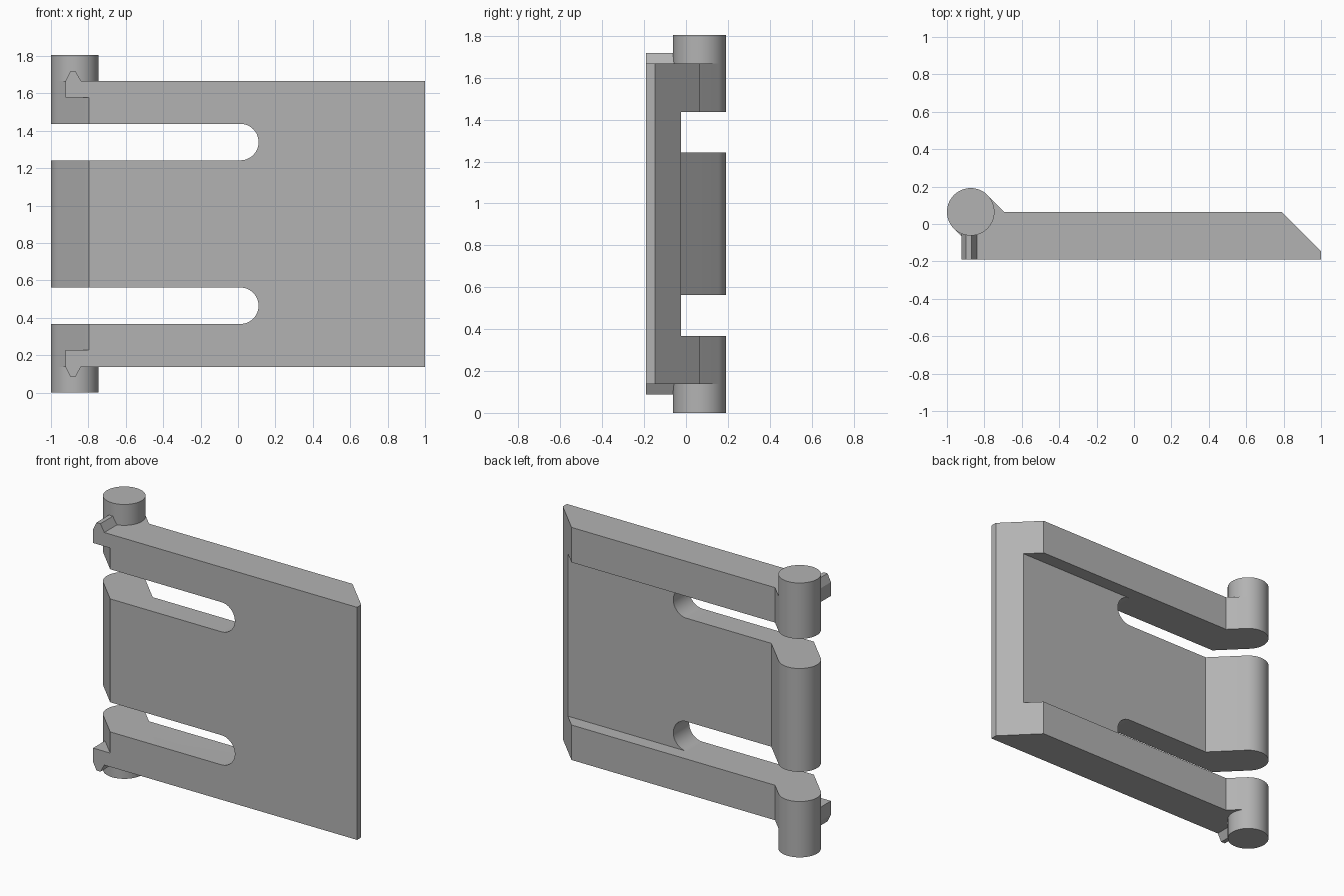
import bpy, bmesh
from math import sin, cos, radians

cube = bpy.data.objects.get("Cube")
if cube:
    bpy.data.objects.remove(cube, do_unlink=True)

grey = bpy.data.materials.new("plain grey")
grey.use_nodes = True
GREY = (0.45, 0.45, 0.45, 1)
grey.diffuse_color = GREY
grey.node_tree.nodes["Principled BSDF"].inputs["Base Color"].default_value = GREY

HEIGHT = 1.805
BOTTOM, TOP = 0.1375, 1.6675      # plate edges
RAIL = 0.23                       # height of each rail
FRONT, WEB, BACK = -0.19, -0.025, 0.065
PIN_X, PIN_Y, PIN_R = -0.873, 0.065, 0.127
SLOT = 0.0975                     # slot half width


def arc(cx, cy, r, start, end, steps):
    angles = [radians(start + (end - start) * i / steps) for i in range(steps + 1)]
    return [(cx + r * cos(a), cy + r * sin(a)) for a in angles]


def prism(name, profile, low, high, along_y=False):
    """Extrude a flat profile along z, or an x-z profile along y."""
    bm = bmesh.new()
    place = (lambda p: (p[0], low, p[1])) if along_y else (lambda p: (p[0], p[1], low))
    face = bm.faces.new([bm.verts.new(place(p)) for p in profile])
    new = bmesh.ops.extrude_face_region(bm, geom=[face])["geom"]
    step = (0, high - low, 0) if along_y else (0, 0, high - low)
    bmesh.ops.translate(bm, vec=step, verts=[v for v in new if isinstance(v, bmesh.types.BMVert)])
    bmesh.ops.recalc_face_normals(bm, faces=bm.faces)
    mesh = bpy.data.meshes.new(name)
    bm.to_mesh(mesh)
    bm.free()
    mesh.materials.append(grey)
    obj = bpy.data.objects.new(name, mesh)
    bpy.context.collection.objects.link(obj)
    return obj


def activate(obj):
    bpy.ops.object.select_all(action="DESELECT")
    obj.select_set(True)
    bpy.context.view_layer.objects.active = obj


def smooth(obj):
    activate(obj)
    bpy.ops.object.shade_smooth_by_angle(angle=radians(30))


def cut(obj, cutter):
    cutter.hide_render = True
    mod = obj.modifiers.new("cut", "BOOLEAN")
    mod.operation, mod.solver, mod.object = "DIFFERENCE", "EXACT", cutter
    activate(obj)
    bpy.ops.object.modifier_apply(modifier=mod.name)
    bpy.data.objects.remove(cutter, do_unlink=True)


# Hinge leaf: round knuckle, sloped gussets, chamfered free end
reach = PIN_R * 2 ** 0.5
gusset = PIN_X + reach
nose = PIN_X - reach + BACK - FRONT
leaf_profile = arc(PIN_X, PIN_Y, PIN_R, 45, 225, 32) + [
    (nose, FRONT), (1, FRONT), (1, -0.147), (0.788, BACK), (gusset, BACK)]
leaf = prism("hinge_leaf", leaf_profile, BOTTOM, TOP)

# Shallow pocket in the back, between the rails
pocket = [(gusset + BACK - WEB, WEB), (1.1, WEB), (1.1, 0.3), (gusset, 0.3), (gusset, BACK)]
cut(leaf, prism("pocket_cutter", pocket, BOTTOM + RAIL, TOP - RAIL))

# Round-ended slots that part the knuckles
for z in (BOTTOM + RAIL + SLOT, TOP - RAIL - SLOT):
    slot = [(-1.2, z - SLOT)] + arc(0.0125, z, SLOT, -90, 90, 24) + [(-1.2, z + SLOT)]
    cut(leaf, prism("slot_cutter", slot, -0.4, 0.4, along_y=True))
smooth(leaf)

# Pins and front hooks, mirrored top to bottom
hook = [(-0.922, 1.577), (-0.79, 1.577), (-0.79, TOP), (-0.84, TOP),
        (-0.868, 1.718), (-0.897, 1.718), (-0.922, TOP)]
circle = arc(PIN_X, PIN_Y, PIN_R, 0, 360, 64)[:-1]
for side, flip in (("upper", False), ("lower", True)):
    low, high = (0, BOTTOM) if flip else (TOP, HEIGHT)
    smooth(prism(side + "_pin", circle, low, high))
    profile = [(x, HEIGHT - z) for x, z in hook] if flip else hook
    prism(side + "_hook", profile, FRONT, 0, along_y=True)
